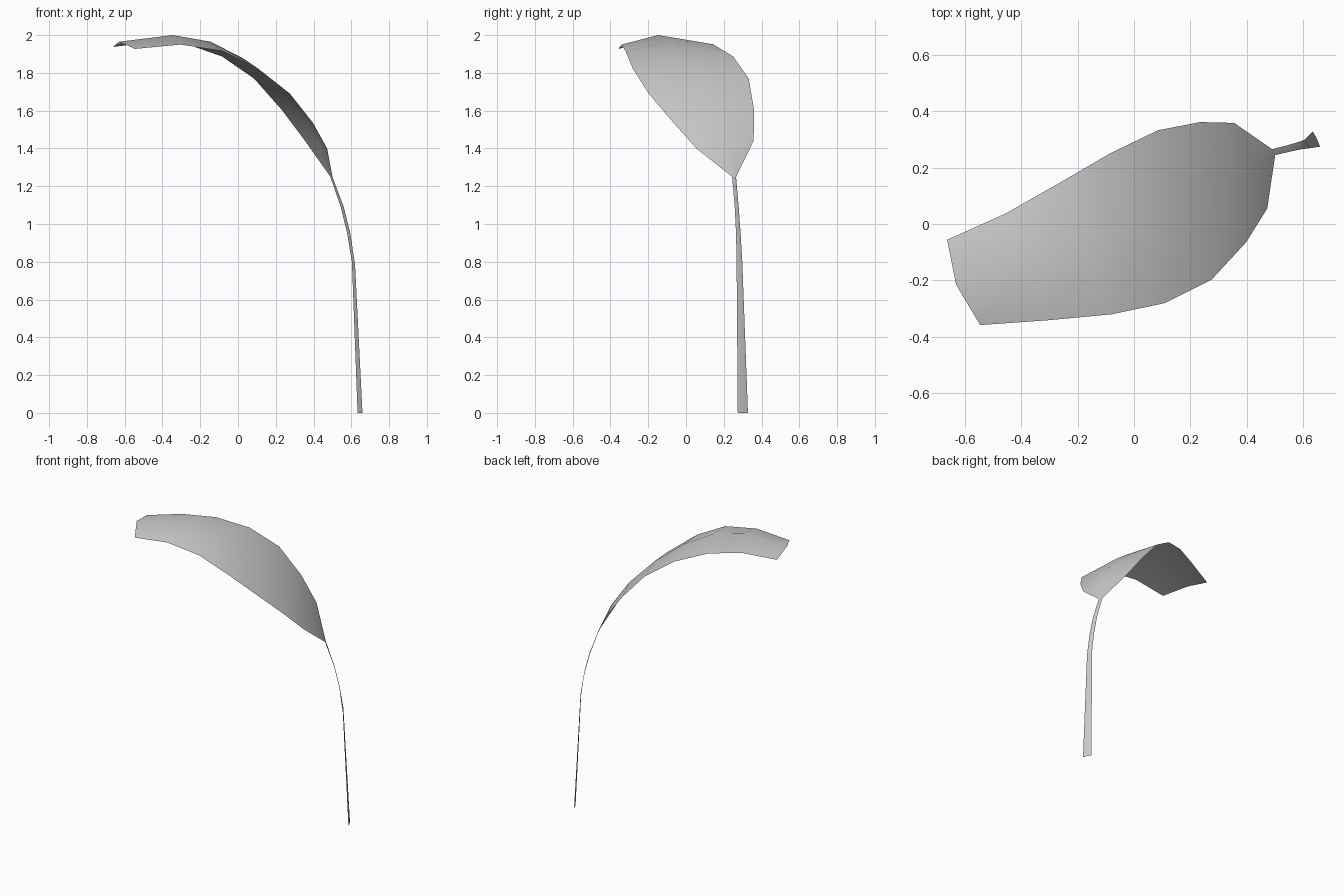
import bpy
from mathutils import Vector


def strip(name, rows):
    """Single-sheet smooth strip; each row is back edge, middle, front edge."""
    verts = [p for row in rows for p in row]
    faces = []
    for r in range(len(rows) - 1):
        for c in range(2):
            a = r * 3 + c
            faces.append((a, a + 1, a + 4, a + 3))
    mesh = bpy.data.meshes.new(name)
    mesh.from_pydata(verts, [], faces)
    mesh.shade_smooth()
    obj = bpy.data.objects.new(name, mesh)
    bpy.context.collection.objects.link(obj)
    return obj


# Stem: narrow ribbon, back and front edge from the ground to the leaf base
stem_edges = [
    ((.633, .328, 0), (.659, .274, 0)),
    ((.603, .298, .80), (.620, .268, .78)),
    ((.578, .289, .95), (.595, .265, .95)),
    ((.544, .279, 1.09), (.560, .258, 1.09)),
    ((.489, .265, 1.25), (.500, .244, 1.25)),
]
stem_rows = []
for b, f in stem_edges:
    b, f = Vector(b), Vector(f)
    stem_rows.append((b, (b + f) / 2 + Vector((.002, .001, 0)), f))
strip("stem", stem_rows)

# Leaf blade: arching sheet with a raised midrib, starting at the stem top
leaf_rows = [
    stem_rows[-1],
    ((.355, .358, 1.44), (.425, .215, 1.435), (.472, .055, 1.40)),
    ((.235, .361, 1.60), (.335, .150, 1.59), (.397, -.065, 1.535)),
    ((.085, .332, 1.77), (.195, .070, 1.745), (.275, -.197, 1.69)),
    ((-.085, .250, 1.887), (.030, -.020, 1.875), (.110, -.280, 1.82)),
    ((-.270, .142, 1.952), (-.145, -.090, 1.965), (-.080, -.320, 1.915)),
    ((-.455, .037, 1.965), (-.345, -.147, 2.0), (-.305, -.341, 1.95)),
    ((-.662, -.056, 1.937), (-.630, -.215, 1.965), (-.545, -.358, 1.927)),
]
strip("leaf", leaf_rows)
